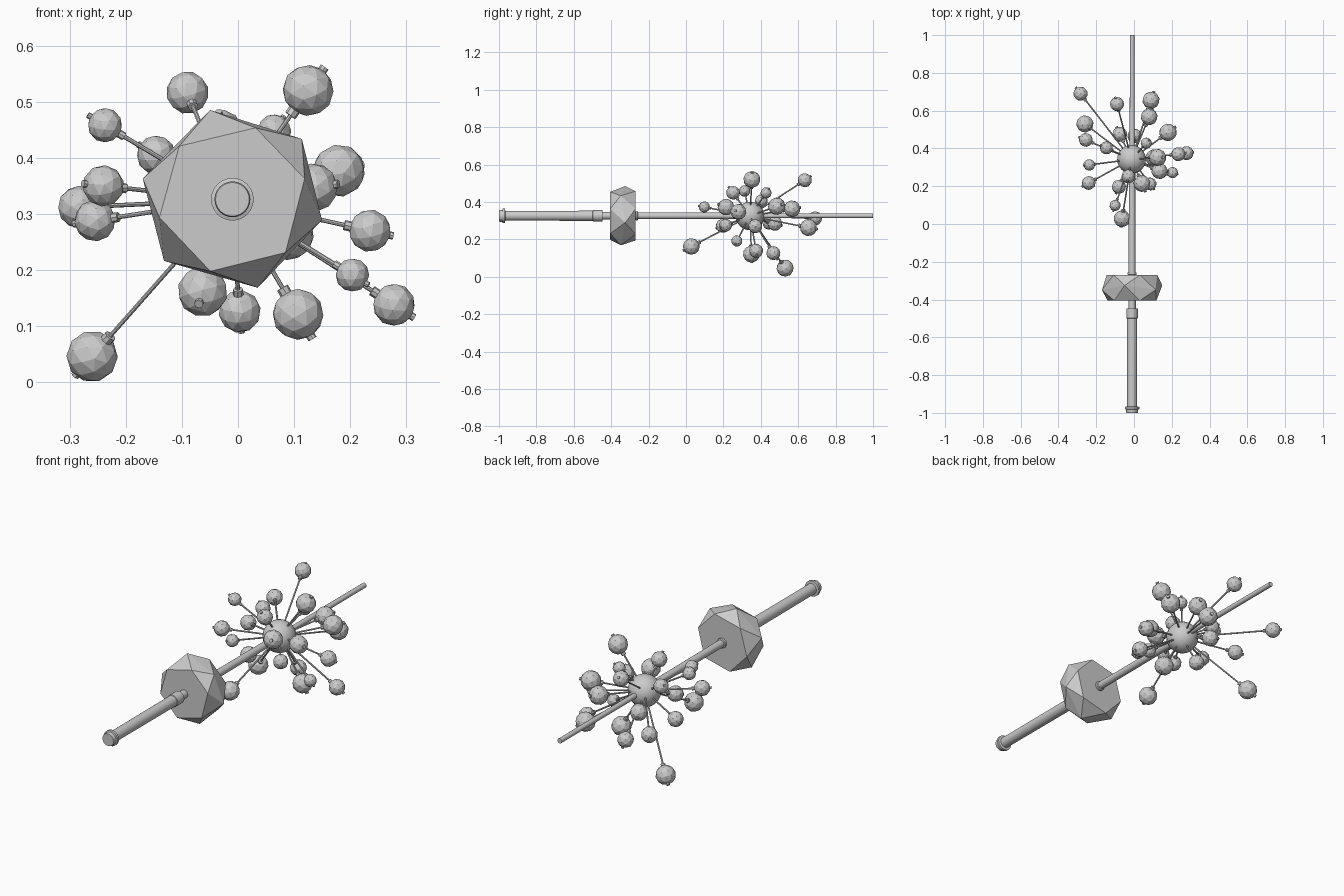
import bpy, bmesh
from math import sin, cos, tau, radians
from mathutils import Vector, Matrix

if "Cube" in bpy.data.objects:
    bpy.data.objects.remove(bpy.data.objects["Cube"])

AX, AZ = -0.01, 0.326           # axis of the staff
HUB = Vector((-0.013, 0.342, 0.325))


def finish(name, bm, smooth=False):
    bmesh.ops.recalc_face_normals(bm, faces=bm.faces)
    me = bpy.data.meshes.new(name)
    bm.to_mesh(me)
    bm.free()
    ob = bpy.data.objects.new(name, me)
    bpy.context.collection.objects.link(ob)
    if smooth:
        bpy.ops.object.select_all(action='DESELECT')
        ob.select_set(True)
        bpy.context.view_layer.objects.active = ob
        bpy.ops.object.shade_smooth_by_angle(angle=radians(35))
    return ob


def lathe(name, profile, n=24):
    """Closed solid turned about the staff axis from (y, radius) points."""
    bm = bmesh.new()
    rings = [[bm.verts.new((AX + r * cos(tau * i / n), y, AZ + r * sin(tau * i / n)))
              for i in range(n)] for y, r in profile]
    for a, b in zip(rings, rings[1:]):
        for i in range(n):
            j = (i + 1) % n
            bm.faces.new((a[i], a[j], b[j], b[i]))
    bm.faces.new(rings[0])
    bm.faces.new(rings[-1])
    return finish(name, bm, True)


# staff: grip with end flange, then stepped rod
lathe("grip", [(-1, .03), (-.995, .032), (-.982, .032), (-.98, .038), (-.968, .038),
               (-.966, .026), (-.50, .027), (-.498, .030), (-.447, .030)])
lathe("lower_rod", [(-.46, .020), (-.27, .020), (-.268, .024), (-.258, .024),
                    (-.256, .0185), (.34, .017)])
lathe("upper_rod", [(.34, .013), (1, .012)], 16)

# faceted weight: two hexagons and a zigzag waist, hulled
bm = bmesh.new()
waist = [104, 41, -13, -74, -138, 167]
rim = [135, 72, 16, -45, -107, -166]
for i, (w, f) in enumerate(zip(waist, rim)):
    wy = -.325 if i % 2 == 0 else -.349
    for a, r, y in ((w, .164, wy), (f, .134, -.405), (f, .138, -.269)):
        a = radians(a)
        bm.verts.new((AX + r * cos(a), y, AZ + r * sin(a)))
bmesh.ops.convex_hull(bm, input=bm.verts)
bmesh.ops.dissolve_limit(bm, angle_limit=radians(1), verts=bm.verts, edges=bm.edges)
finish("faceted_weight", bm)

# central hub
bm = bmesh.new()
bmesh.ops.create_uvsphere(bm, u_segments=24, v_segments=16, radius=.076,
                          matrix=Matrix.Translation(HUB))
finish("hub", bm, True)

# balls on spokes: x, y, z, radius
BALLS = [
    (-.09, .635, .516, .038), (.125, .352, .52, .046), (-.237, .313, .458, .031),
    (-.146, .403, .405, .035), (-.283, .69, .312, .038), (-.24, .217, .35, .037),
    (-.255, .445, .288, .037), (-.26, .53, .046, .046), (-.063, .028, .162, .045),
    (.003, .467, .126, .038), (.107, .35, .121, .046), (.204, .272, .191, .030),
    (.278, .375, .138, .038), (.235, .37, .27, .038), (.18, .485, .377, .047),
    (.135, .28, .347, .043), (.065, .428, .448, .030), (.09, .655, .263, .046),
    (.08, .567, .363, .045), (.042, .214, .372, .045), (.085, .212, .275, .035),
    (-.08, .197, .272, .038), (-.1, .098, .373, .030), (-.075, .475, .285, .040),
    (-.03, .252, .449, .037),
]


def cyl(bm, mat, z0, z1, r, n=8):
    bmesh.ops.create_cone(bm, cap_ends=True, segments=n, radius1=r, radius2=r,
                          depth=z1 - z0,
                          matrix=mat @ Matrix.Translation((0, 0, (z0 + z1) / 2)))


for i, (x, y, z, r) in enumerate(BALLS):
    d = Vector((x, y, z)) - HUB
    L = d.length
    mat = Matrix.Translation(HUB) @ d.to_track_quat('Z', 'Y').to_matrix().to_4x4()
    bm = bmesh.new()
    cyl(bm, mat, .06, L, .004)                               # spoke
    cyl(bm, mat, L - r - .009, L - r + .004, r * .24)         # inner collar
    cyl(bm, mat, L + r - .004, L + r + .005, r * .18)         # outer button
    bmesh.ops.create_icosphere(bm, subdivisions=2, radius=r,
                               matrix=mat @ Matrix.Translation((0, 0, L)))
    finish(f"ball_spoke_{i + 1}", bm)
